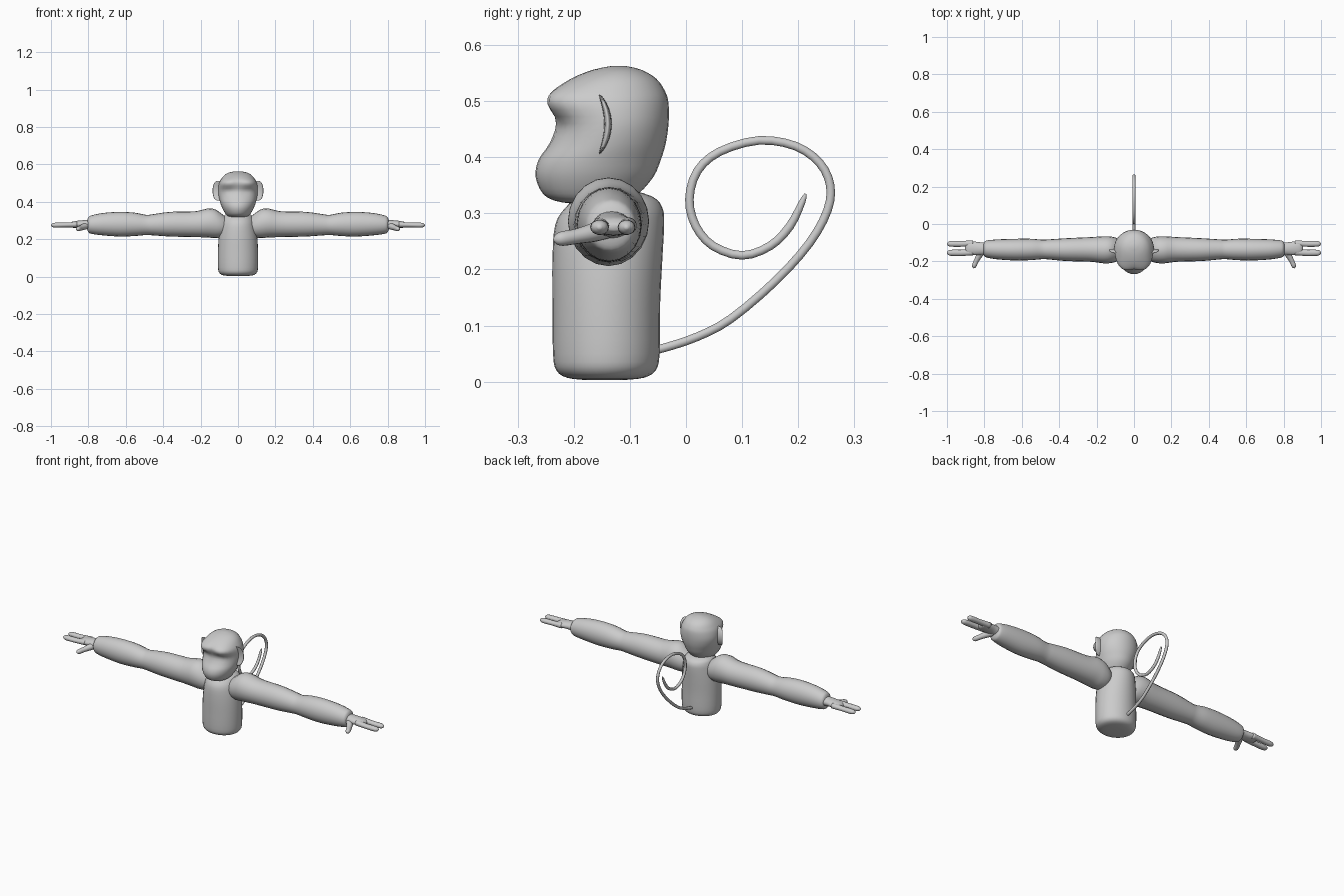
import bpy, bmesh, math
from mathutils import Vector

grey = bpy.data.materials.new("plain_grey")
grey.diffuse_color = (0.6, 0.6, 0.6, 1)


def smooth_rows(rows, steps):
    """Catmull-Rom interpolation through rows of numbers."""
    out = []
    for i in range(len(rows) - 1):
        p0, p1, p2 = rows[max(i - 1, 0)], rows[i], rows[i + 1]
        p3 = rows[min(i + 2, len(rows) - 1)]
        for s in range(steps):
            t = s / steps
            out.append([0.5 * (2 * b + (c - a) * t + (2 * a - 5 * b + 4 * c - d) * t * t
                               + (3 * b - a - 3 * c + d) * t ** 3)
                        for a, b, c, d in zip(p0, p1, p2, p3)])
    return out + [list(rows[-1])]


def skin(name, rings):
    """Closed smooth skin over a list of point rings."""
    bm = bmesh.new()
    loops = [[bm.verts.new(p) for p in ring] for ring in rings]
    n = len(loops[0])
    for a, b in zip(loops, loops[1:]):
        for j in range(n):
            k = (j + 1) % n
            bm.faces.new((a[j], a[k], b[k], b[j]))
    bm.faces.new(loops[0][::-1])
    bm.faces.new(loops[-1])
    bmesh.ops.recalc_face_normals(bm, faces=bm.faces)
    mesh = bpy.data.meshes.new(name)
    bm.to_mesh(mesh)
    bm.free()
    mesh.shade_smooth()
    mesh.materials.append(grey)
    ob = bpy.data.objects.new(name, mesh)
    bpy.context.collection.objects.link(ob)
    return ob


def circle(n):
    return [(math.cos(2 * math.pi * j / n), math.sin(2 * math.pi * j / n)) for j in range(n)]


def upright(name, rows, steps=3, n=32):
    """Rows: height, front y, back y, half width."""
    return skin(name, [[(w * c, (f + b) / 2 + (b - f) / 2 * s, z) for c, s in circle(n)]
                       for z, f, b, w in smooth_rows(rows, steps)])


def limb(name, rows, steps=4, n=20):
    """Rows: x, centre y, centre z, radius in y, radius in z."""
    return skin(name, [[(x, y + ry * c, z + rz * s) for c, s in circle(n)]
                       for x, y, z, ry, rz in smooth_rows(rows, steps)])


def tube(name, rows, steps=3, n=10):
    """Rows: x, y, z, radius, swept along the path."""
    pts = smooth_rows(rows, steps)
    pos = [Vector(p[:3]) for p in pts]
    rings = []
    for i, p in enumerate(pts):
        d = (pos[min(i + 1, len(pos) - 1)] - pos[max(i - 1, 0)]).normalized()
        u = Vector((1, 0, 0)) if abs(d.x) < 0.1 else Vector((0, 0, 1))
        u = (u - d * u.dot(d)).normalized()
        v = d.cross(u)
        rings.append([pos[i] + (u * c + v * s) * max(p[3], 0.0005) for c, s in circle(n)])
    return skin(name, rings)


def mirror(ob):
    """Reflected copy on the other side of the body."""
    m = ob.modifiers.new("other_side", 'MIRROR')
    m.use_clip = m.use_mirror_merge = False


# Torso
upright("torso", [(0.003, -0.18, -0.11, 0.045), (0.007, -0.212, -0.075, 0.08),
                  (0.02, -0.231, -0.054, 0.1), (0.05, -0.237, -0.047, 0.107),
                  (0.14, -0.238, -0.046, 0.107), (0.22, -0.238, -0.042, 0.102),
                  (0.28, -0.233, -0.039, 0.092), (0.31, -0.215, -0.042, 0.083),
                  (0.33, -0.19, -0.06, 0.07), (0.345, -0.15, -0.11, 0.03)])

# Head with brow and protruding muzzle
head = upright("head", [(0.317, -0.2, -0.15, 0.025), (0.322, -0.232, -0.115, 0.05),
                        (0.335, -0.255, -0.085, 0.066), (0.365, -0.268, -0.058, 0.084),
                        (0.395, -0.263, -0.045, 0.095), (0.425, -0.243, -0.036, 0.103),
                        (0.46, -0.232, -0.031, 0.107), (0.495, -0.241, -0.031, 0.103),
                        (0.517, -0.236, -0.037, 0.093), (0.54, -0.205, -0.053, 0.075),
                        (0.556, -0.165, -0.08, 0.048), (0.563, -0.13, -0.11, 0.012)])
# Eye sockets pressed into the face, with a fuller brow and cheeks
for v in head.data.vertices:
    x, y, z = v.co
    if y < -0.14:
        front = min(1, (-0.14 - y) / 0.05)
        band = math.exp(-((z - 0.5) / 0.03) ** 2)
        v.co.y -= 0.022 * front * band * min(1, abs(x) / 0.06)
        socket = math.exp(-((abs(x) - 0.04) / 0.025) ** 2 - ((z - 0.455) / 0.022) ** 2)
        v.co.y += 0.006 * front * socket

# Ears, thin curved discs
ear_rings = []
for i in range(13):
    a = math.pi * i / 12
    h, r = -math.cos(a), max(math.sin(a), 0.02)
    ear_rings.append([(0.1 + 0.036 * r ** 0.6 * c,
                       -0.154 + 0.015 * (1 - h * h) + 0.007 * r * s, 0.459 + 0.053 * h)
                      for c, s in circle(16)])
mirror(skin("ear", ear_rings))

# Arm with shoulder, elbow and wrist swellings
mirror(limb("arm", [(0.05, -0.138, 0.265, 0.04, 0.04), (0.09, -0.138, 0.274, 0.062, 0.064),
                    (0.125, -0.138, 0.283, 0.071, 0.077), (0.165, -0.138, 0.286, 0.072, 0.077),
                    (0.23, -0.136, 0.28, 0.066, 0.069), (0.36, -0.137, 0.28, 0.061, 0.066),
                    (0.45, -0.136, 0.277, 0.054, 0.057), (0.49, -0.136, 0.276, 0.052, 0.054),
                    (0.55, -0.136, 0.279, 0.057, 0.062), (0.63, -0.137, 0.28, 0.058, 0.066),
                    (0.72, -0.136, 0.28, 0.054, 0.06), (0.78, -0.134, 0.278, 0.047, 0.05),
                    (0.8, -0.133, 0.277, 0.038, 0.04), (0.808, -0.132, 0.276, 0.015, 0.015)]))

# Hand: palm, two fingers and a thumb
mirror(limb("palm", [(0.78, -0.132, 0.278, 0.034, 0.027), (0.82, -0.132, 0.28, 0.034, 0.022),
                     (0.86, -0.13, 0.279, 0.037, 0.019), (0.89, -0.129, 0.277, 0.036, 0.015),
                     (0.903, -0.128, 0.276, 0.02, 0.006)]))
for name, y, r in (("outer_finger", -0.154, 0.0165), ("inner_finger", -0.106, 0.0155)):
    mirror(limb(name, [(0.86, y + 0.003, 0.278, r, 0.015), (0.92, y, 0.276, r, 0.013),
                       (0.97, y, 0.275, r, 0.0135), (0.99, y, 0.275, r * 0.8, 0.011),
                       (1.0, y, 0.275, r * 0.2, 0.003)], n=14))
mirror(tube("thumb", [(0.805, -0.14, 0.275, 0.02), (0.825, -0.165, 0.266, 0.017),
                      (0.842, -0.195, 0.259, 0.0135), (0.853, -0.22, 0.255, 0.013),
                      (0.857, -0.231, 0.254, 0.009), (0.859, -0.236, 0.254, 0.002)], n=14))

# Curled tail
path = [(-0.08, 0.051), (-0.04, 0.06), (0.02, 0.08), (0.08, 0.112), (0.16, 0.18), (0.22, 0.247),
        (0.252, 0.305), (0.257, 0.35), (0.238, 0.39), (0.195, 0.42), (0.13, 0.43),
        (0.06, 0.41), (0.02, 0.375), (0.006, 0.325), (0.017, 0.278), (0.048, 0.242),
        (0.1, 0.225), (0.15, 0.242), (0.185, 0.277), (0.207, 0.32), (0.213, 0.335)]
tube("tail", [(0, y, z, 0.008 if i < 19 else 0.006 - 0.004 * (i - 19))
              for i, (y, z) in enumerate(path)])
